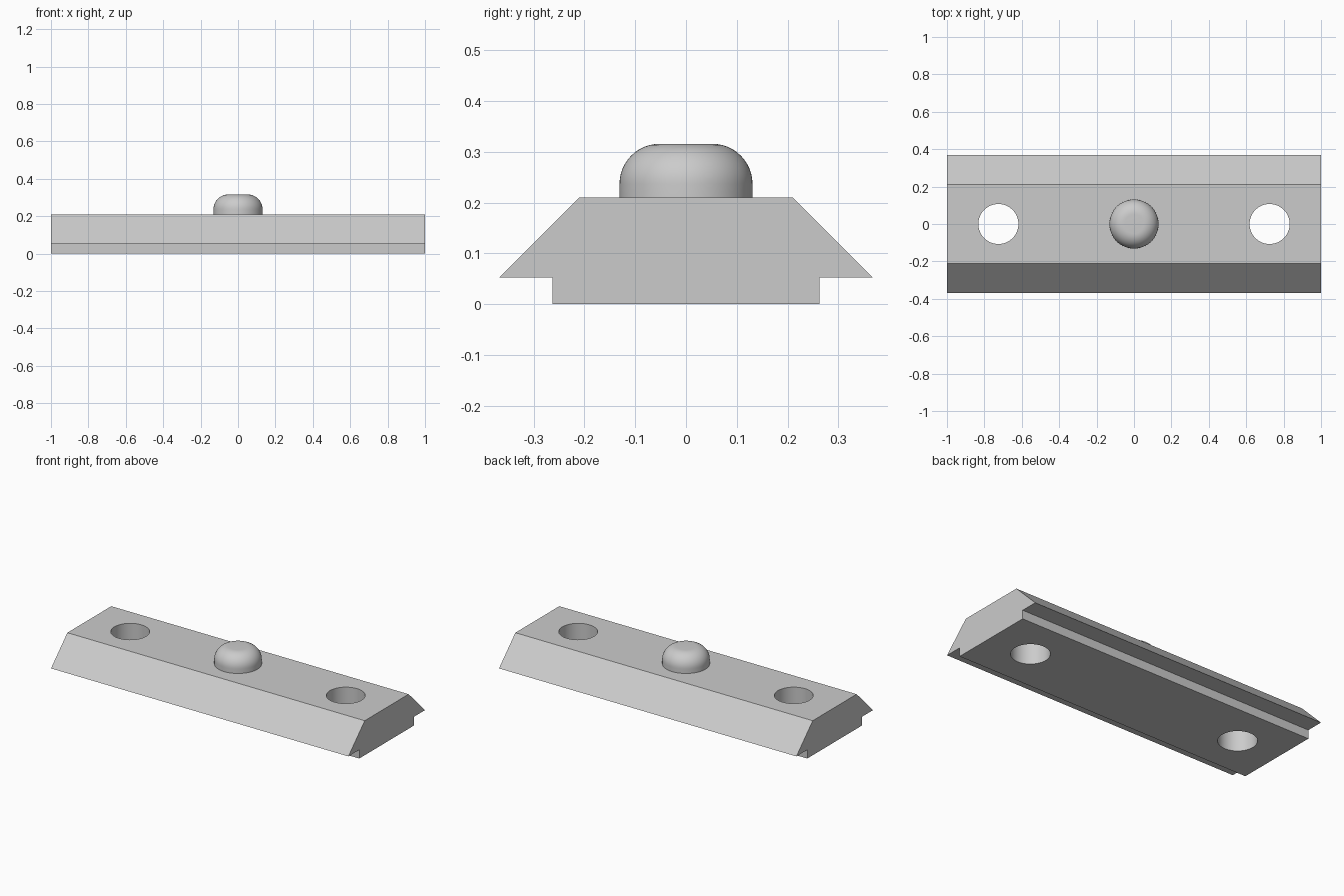
import bpy
import bmesh

default = bpy.data.objects.get("Cube")
if default:
    bpy.data.objects.remove(default, do_unlink=True)

HALF_LENGTH = 1.0
TOP = 0.21
HOLE_X, HOLE_RADIUS = 0.725, 0.107

steel = bpy.data.materials.new("light_grey_metal")
steel.use_nodes = True
grey = (0.6, 0.6, 0.6, 1)
steel.diffuse_color = grey
steel.node_tree.nodes["Principled BSDF"].inputs["Base Color"].default_value = grey


def make_object(name, bm):
    bmesh.ops.recalc_face_normals(bm, faces=bm.faces)
    mesh = bpy.data.meshes.new(name)
    bm.to_mesh(mesh)
    bm.free()
    mesh.materials.append(steel)
    obj = bpy.data.objects.new(name, mesh)
    bpy.context.collection.objects.link(obj)
    return obj


def activate(obj):
    bpy.ops.object.select_all(action='DESELECT')
    obj.select_set(True)
    bpy.context.view_layer.objects.active = obj


def cylinder(bm, radius, depth, centre):
    made = bmesh.ops.create_cone(bm, cap_ends=True, segments=64,
                                 radius1=radius, radius2=radius, depth=depth)
    bmesh.ops.translate(bm, verts=made["verts"], vec=centre)


# Dovetail bar: mirrored half profile (y, z) extruded along x
half = [(0.263, 0), (0.263, 0.053), (0.368, 0.053), (0.211, TOP)]
profile = half + [(-y, z) for y, z in reversed(half)]
bm = bmesh.new()
end = bm.faces.new([bm.verts.new((-HALF_LENGTH, y, z)) for y, z in profile])
side = bmesh.ops.extrude_face_region(bm, geom=[end])["geom"]
bmesh.ops.translate(bm, vec=(2 * HALF_LENGTH, 0, 0),
                    verts=[g for g in side if isinstance(g, bmesh.types.BMVert)])
bar = make_object("dovetail_bar", bm)

# Two through holes
bm = bmesh.new()
for sign in (-1, 1):
    cylinder(bm, HOLE_RADIUS, 1, (sign * HOLE_X, 0, 0))
cutter = make_object("hole_cutter", bm)
cutter.hide_render = True
cut = bar.modifiers.new("holes", 'BOOLEAN')
cut.operation = 'DIFFERENCE'
cut.solver = 'EXACT'
cut.object = cutter
activate(bar)
bpy.ops.object.modifier_apply(modifier=cut.name)
bpy.data.objects.remove(cutter, do_unlink=True)
bpy.ops.object.shade_smooth_by_angle(angle=0.5)

# Rounded centre button, sunk slightly into the bar
sink, button_top = 0.01, 0.316
height = button_top - TOP + sink
bm = bmesh.new()
cylinder(bm, 0.131, height, (0, 0, button_top - height / 2))
rim = [e for e in bm.edges if all(v.co.z > button_top - 0.001 for v in e.verts)]
bmesh.ops.bevel(bm, geom=rim, offset=0.079, offset_type='OFFSET', segments=12,
                profile=0.5, affect='EDGES', clamp_overlap=False)
button = make_object("centre_button", bm)
activate(button)
bpy.ops.object.shade_smooth_by_angle(angle=0.5)
